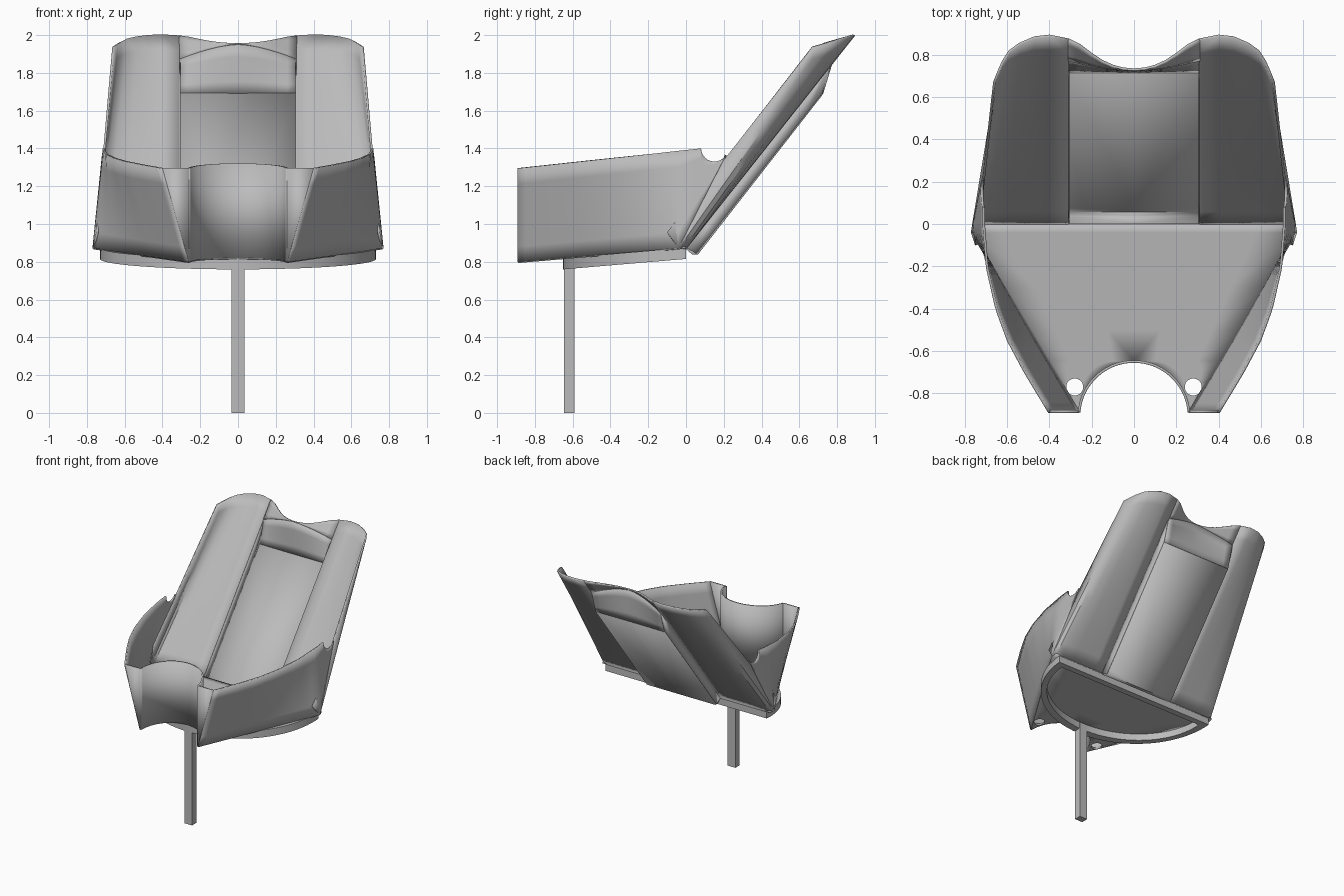
import bpy, math
from math import sin, cos, pi, sqrt

if "Cube" in bpy.data.objects:
    bpy.data.objects.remove(bpy.data.objects["Cube"], do_unlink=True)

THICK = 0.012
grey = bpy.data.materials.new("matte grey")
grey.use_nodes = True
grey.diffuse_color = (0.5, 0.5, 0.5, 1)
grey.node_tree.nodes["Principled BSDF"].inputs["Base Color"].default_value = (0.5, 0.5, 0.5, 1)


def finish(obj, mirror=False, thick=THICK):
    obj.data.materials.append(grey)
    if mirror:
        mod = obj.modifiers.new("mirror", "MIRROR")
        mod.use_clip = True
        mod.merge_threshold = 0.0005
    if thick:
        mod = obj.modifiers.new("thickness", "SOLIDIFY")
        mod.thickness = thick
        mod.offset = 0
    bpy.ops.object.select_all(action="DESELECT")
    obj.select_set(True)
    bpy.context.view_layer.objects.active = obj
    bpy.ops.object.shade_smooth_by_angle(angle=math.radians(30))
    return obj


def sheet(name, rows, mirror=True, thick=THICK, closed=False):
    """Skin a grid of points, given as rows of equal length."""
    n, w = len(rows), len(rows[0])
    verts = [p for row in rows for p in row]
    faces = []
    for i in range(n if closed else n - 1):
        k = (i + 1) % n
        for j in range(w if closed else w - 1):
            m = (j + 1) % w
            faces.append((i * w + j, i * w + m, k * w + m, k * w + j))
    mesh = bpy.data.meshes.new(name)
    mesh.from_pydata(verts, [], faces)
    mesh.validate()
    obj = bpy.data.objects.new(name, mesh)
    bpy.context.collection.objects.link(obj)
    return finish(obj, mirror, thick)


def lerp(a, b, t):
    return a + (b - a) * t


def mix(p, q, t):
    return tuple(lerp(a, b, t) for a, b in zip(p, q))


def curve(points, v):
    for (a, fa), (b, fb) in zip(points, points[1:]):
        if v <= b:
            return lerp(fa, fb, (v - a) / (b - a))
    return points[-1][1]


def floor_z(y):
    return 0.875 + 0.085 * y


def rim_z(y):
    return 1.295 + 0.108 * (y + 0.89)


def base_x(y):
    return 0.26 + 0.594 * (y + 0.89) if y < -0.04 else 0.765 - 0.2 * (y + 0.04)


def top_z(y):
    return 2.0 - 0.28 * (0.89 - y)


# Seat floor with a round bite at the front and two drain holes
def bite_x(y):
    return sqrt(max(0, 0.26 ** 2 - (y + 0.91) ** 2))


floor_ys = [-0.65 - 0.24 * (1 - i / 16) ** 2 * 1.0 for i in range(17)]
floor_ys = [-0.91 + 0.26 * sin(lerp(0.077, pi / 2, i / 16)) for i in range(17)]
floor_ys += [-0.5, -0.3, -0.04, 0]
rows = []
for y in floor_ys:
    inner = bite_x(y) if y < -0.6501 else 0
    rows.append([(lerp(inner, base_x(y), j / 4), y, floor_z(y)) for j in range(5)])
seat_floor = sheet("seat_floor", rows)
for side in (-1, 1):
    bpy.ops.mesh.primitive_cylinder_add(vertices=32, radius=0.04, depth=0.3,
                                        location=(side * 0.28, -0.77, 0.8))
    cutter = bpy.context.object
    cutter.name = "hole_cutter"
    cutter.hide_render = True
    cutter.hide_set(True)
    cutter.display_type = "WIRE"
    mod = seat_floor.modifiers.new("hole", "BOOLEAN")
    mod.object = cutter
    mod.operation = "DIFFERENCE"

# Leaning side walls, with a round notch before the backrest
wall_top = [(-0.89, 0.40), (-0.7, 0.515), (-0.55, 0.595), (-0.4, 0.65),
            (-0.2, 0.695), (0, 0.71), (0.3, 0.71)]
wall_ys = [lerp(-0.89, -0.04, i / 20) for i in range(21)]
wall_ys += [0, 0.04, 0.079] + [0.15 - 0.07 * cos(pi * i / 12) for i in range(11)] + [0.21]
rows = []
for y in wall_ys:
    low = floor_z(y) if y <= -0.04 else 0.871 + 1.96 * (y + 0.04)
    high = rim_z(y)
    if y >= 0.08:
        high = 1.40 - sqrt(max(0, 0.07 ** 2 - (y - 0.15) ** 2))
    full = rim_z(y)
    row = []
    for j in range(7):
        z = lerp(low, max(high, low + 0.002), j / 6)
        s = (z - low) / (full - low)
        row.append((lerp(base_x(y), curve(wall_top, y), s), y, z))
    rows.append(row)
sheet("side_walls", rows)

# Flat front gussets and the curved front wall between them
y = -0.886
sheet("front_gussets", [[(0.26, y, floor_z(y)), (0.26, y, rim_z(y))],
                        [(0.262, y, floor_z(y)), (0.40, y, rim_z(y))]])
rows = []
for i in range(25):
    a = lerp(0.077, pi / 2, i / 24)
    x, y = 0.26 * cos(a), -0.91 + 0.26 * sin(a)
    rows.append([(x if i < 24 else 0, y, floor_z(y)), (x if i < 24 else 0, y, rim_z(y))])
sheet("front_curved_wall", rows)

# Backrest lobes, lofted from the flat seat edge to the wavy top
foot = [(0.31, 0), (0.4, 0), (0.5, 0), (0.6, 0), (0.70, 0), (0.75, -0.015), (0.765, -0.04)]
foot = [(x, y, floor_z(y)) for x, y in foot] + [(0.745, -0.10, 0.955)]
crest = [(0.31, 0.872), (0.4, 0.89), (0.47, 0.882), (0.54, 0.852), (0.59, 0.815),
         (0.62, 0.765), (0.64, 0.72), (0.66, 0.67)]
crest = [(x, y, top_z(y)) for x, y in crest]
sheet("backrest_lobes", [[mix(f, c, i / 14) for f, c in zip(foot, crest)] for i in range(15)])

# Recessed back panel, its lower lip, cheeks and sloping head
panel = [(0, 0.875), (0.035, 0.845), (0.06, 0.843), (0.08, 0.87), (0.72, 1.69)]
sheet("back_panel", [[(x, y, z) for x in (0, 0.31)] for y, z in panel])
steps = [i / 8 for i in range(9)]
deep = [(0.31, lerp(0.055, 0.72, t), lerp(0.843, 1.69, t)) for t in steps]
shallow = [(0.31, lerp(0, 0.775, t), lerp(0.875, 1.87, t)) for t in steps]
sheet("recess_cheeks", [deep, shallow])

dip = [(0, 0.73), (0.05, 0.734), (0.1, 0.747), (0.15, 0.77), (0.2, 0.803),
       (0.26, 0.848), (0.31, 0.872)]
bend, ledge, lip = [], [], []
for x, y in dip:
    s = (x / 0.31) ** 1.6
    bend.append((x, 0.72, 1.69))
    ledge.append((x, lerp(0.727, 0.775, s), lerp(1.95, 1.87, s)))
    lip.append((x, y, top_z(y)))
sheet("recess_head", [[mix(b, e, i / 4) for b, e in zip(bend, ledge)] for i in range(5)])
sheet("backrest_middle", [[mix(e, t, i / 4) for e, t in zip(ledge, lip)] for i in range(5)])

# Half-oval rim under the floor
rows = []
count = 48
for i in range(count + 1):
    a = pi * i / count
    ox, oy = 0.73 * cos(a), -0.65 * sin(a)
    ix, iy = 0.67 * cos(a), -0.045 - 0.55 * sin(a)
    rows.append([(ox, oy, floor_z(oy)), (ox, oy, floor_z(oy) - 0.06),
                 (ix, iy, floor_z(iy) - 0.06), (ix, iy, floor_z(iy))])
for x in (-0.4, 0, 0.4):
    rows.append([(x, 0, floor_z(0)), (x, 0, floor_z(0) - 0.06),
                 (x, -0.045, floor_z(-0.045) - 0.06), (x, -0.045, floor_z(-0.045))])
sheet("under_rim", rows, mirror=False, thick=0, closed=True)

# Support post
bpy.ops.mesh.primitive_cube_add(size=1, location=(0, -0.617, 0.405))
post = bpy.context.object
post.name = "support_post"
post.scale = (0.07, 0.056, 0.81)
finish(post, thick=0)
